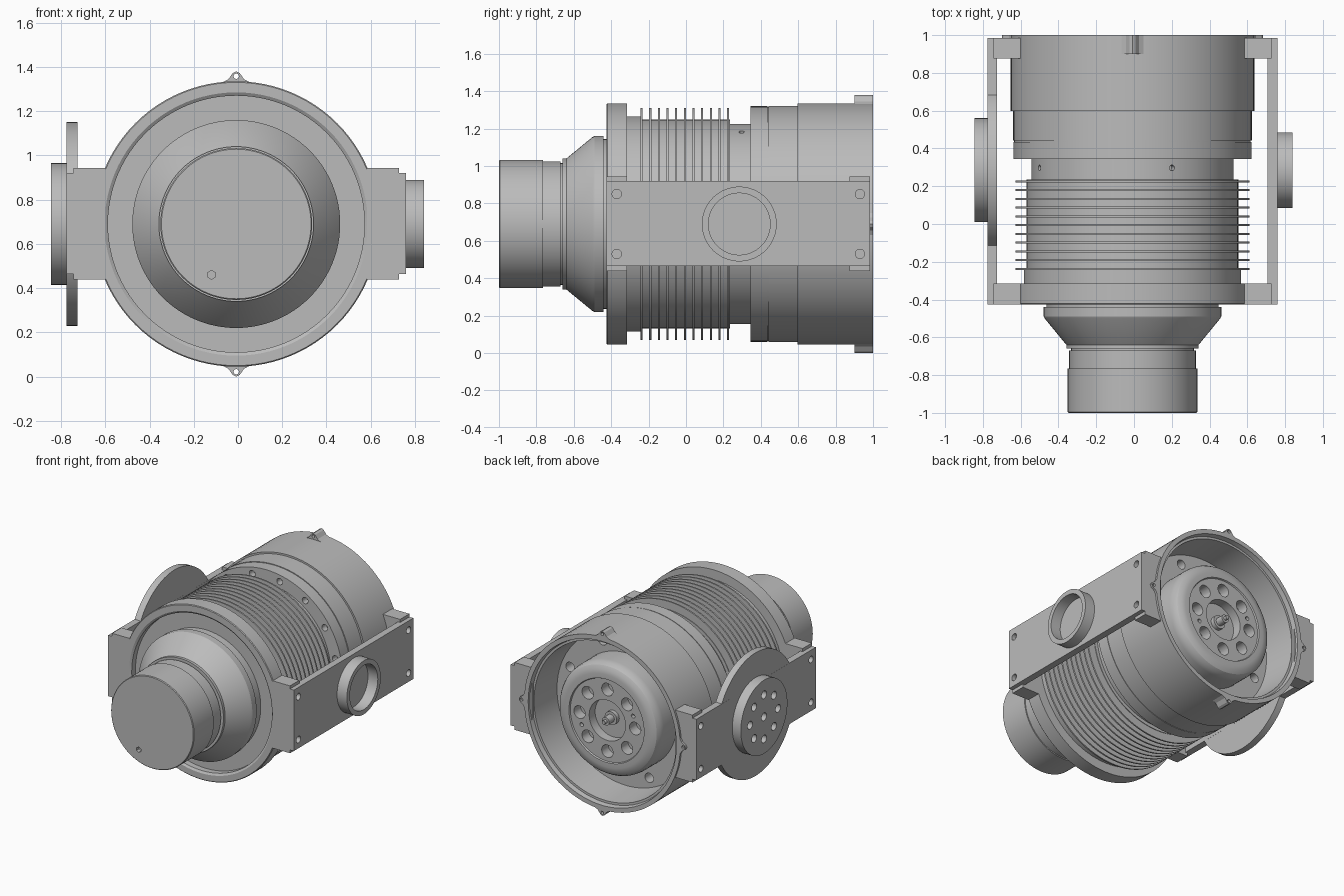
import bpy, bmesh
from math import radians, sin, cos, tau
from mathutils import Vector, Matrix

cube = bpy.data.objects.get("Cube")
if cube:
    bpy.data.objects.remove(cube)

grey = bpy.data.materials.new("machined_grey")
grey.use_nodes = True
grey.diffuse_color = (0.5, 0.5, 0.5, 1)
grey.node_tree.nodes["Principled BSDF"].inputs["Base Color"].default_value = (0.5, 0.5, 0.5, 1)

CX, CZ = -0.008, 0.69          # main axis
HUB_Y = 0.285                  # side fittings centre
X, Y, Z = Vector((1, 0, 0)), Vector((0, 1, 0)), Vector((0, 0, 1))
AXIS = Vector((CX, 0, CZ))
SIDE = Vector((CX, HUB_Y, CZ))


def finish(name, bm):
    bmesh.ops.recalc_face_normals(bm, faces=bm.faces)
    mesh = bpy.data.meshes.new(name)
    bm.to_mesh(mesh)
    bm.free()
    mesh.materials.append(grey)
    obj = bpy.data.objects.new(name, mesh)
    bpy.context.collection.objects.link(obj)
    return obj


def lathe(name, profile, axis=Y, origin=AXIS, steps=96):
    """Turn (distance along axis, radius) points around the axis."""
    bm = bmesh.new()
    verts = [bm.verts.new(origin + axis * t + Z * r) for t, r in profile]
    edges = [bm.edges.new(pair) for pair in zip(verts, verts[1:])]
    bmesh.ops.spin(bm, geom=verts + edges, cent=origin, axis=axis,
                   angle=tau, steps=steps, use_duplicate=False)
    bmesh.ops.remove_doubles(bm, verts=bm.verts, dist=0.0002)
    return finish(name, bm)


def box(name, low, high):
    low, high = Vector(low), Vector(high)
    bm = bmesh.new()
    size = high - low
    matrix = Matrix.Translation((low + high) / 2) @ Matrix.Diagonal((*size, 1))
    bmesh.ops.create_cube(bm, size=1, matrix=matrix)
    return finish(name, bm)


def drill(obj, spots, axis, radius, depth, segments=24):
    """Cut round holes, depth on each side of every spot."""
    bm = bmesh.new()
    for i, spot in enumerate(spots):
        direction = axis[i] if isinstance(axis, list) else axis
        matrix = Matrix.Translation(spot) @ direction.to_track_quat('Z', 'Y').to_matrix().to_4x4()
        bmesh.ops.create_cone(bm, cap_ends=True, segments=segments, radius1=radius,
                              radius2=radius, depth=depth * 2, matrix=matrix)
    cutter = finish("cutter", bm)
    cutter.hide_render = True
    mod = obj.modifiers.new("holes", 'BOOLEAN')
    mod.operation = 'DIFFERENCE'
    mod.solver = 'EXACT'
    mod.object = cutter
    bpy.context.view_layer.objects.active = obj
    bpy.ops.object.modifier_apply(modifier=mod.name)
    bpy.data.objects.remove(cutter)


def around(y, radius, count, start=0.0):
    """Evenly spaced spots around the main axis."""
    angles = [radians(start) + tau * i / count for i in range(count)]
    return [AXIS + Vector((sin(a) * radius, y, cos(a) * radius)) for a in angles]


# Front barrel with flared collar
barrel = lathe("front_barrel", [
    (-1, 0), (-1, 0.338), (-0.995, 0.343), (-0.765, 0.343), (-0.765, 0.335),
    (-0.67, 0.335), (-0.67, 0.325), (-0.66, 0.325), (-0.66, 0.35), (-0.64, 0.35),
    (-0.5, 0.465), (-0.49, 0.47), (-0.44, 0.47), (-0.44, 0.455), (-0.34, 0.455), (-0.34, 0)])
drill(barrel, [Vector((-0.12, -1, 0.46))], Y, 0.02, 0.03, 6)

# Front flange with shallow recess
lathe("front_flange", [
    (-0.37, 0), (-0.37, 0.58), (-0.415, 0.58), (-0.425, 0.595), (-0.425, 0.64),
    (-0.42, 0.645), (-0.315, 0.645), (-0.315, 0.575), (-0.24, 0.575), (-0.24, 0)])

# Finned cooling drum and neck
fins = [(-0.3, 0), (-0.3, 0.56)]
for i in range(11):
    y = -0.243 + 0.0463 * i
    fins += [(y, 0.56), (y, 0.62), (y + 0.011, 0.62), (y + 0.011, 0.56)]
lathe("cooling_fins", fins + [(0.235, 0.56), (0.235, 0)])
neck = lathe("neck", [(0.22, 0), (0.22, 0.535), (0.36, 0.535), (0.36, 0)])
radial = around(0.297, 0.535, 4, 23)
drill(neck, radial, [(p - AXIS - Y * 0.297).normalized() for p in radial], 0.015, 0.04)

# Hollow rear housing
housing = lathe("rear_housing", [
    (0.345, 0), (0.345, 0.63), (0.435, 0.63), (0.435, 0.626), (0.442, 0.626),
    (0.442, 0.632), (0.597, 0.632), (0.597, 0.645), (1, 0.645), (1, 0.612),
    (0.965, 0.605), (0.965, 0.588), (0.72, 0.57), (0.72, 0)])
drill(housing, around(0.345, 0.582, 16, 11), Y, 0.024, 0.05)
drill(housing, around(0.72, 0.5, 8, 22.5), Y, 0.035, 0.08)

# Lugs around the rear rim
lug_outline = [(-0.09, 0.625), (-0.035, 0.655), (-0.016, 0.682), (0, 0.69),
               (0.016, 0.682), (0.035, 0.655), (0.09, 0.625)]
for side, name in enumerate(("top", "left", "bottom", "right")):
    turn = Matrix.Rotation(side * tau / 4, 3, 'Y')
    bm = bmesh.new()
    face = bm.faces.new([bm.verts.new(AXIS + turn @ Vector((u, 0.9, v))) for u, v in lug_outline])
    out = bmesh.ops.extrude_face_region(bm, geom=[face])["geom"]
    bmesh.ops.translate(bm, vec=Y * 0.1, verts=[g for g in out if isinstance(g, bmesh.types.BMVert)])
    lug = finish(name + "_lug", bm)
    drill(lug, [AXIS + turn @ Vector((0, 0.95, 0.668))], Y, 0.012, 0.1, 16)

# Rotor inside the housing
rotor = lathe("rotor", [
    (0.7, 0), (0.7, 0.42), (0.87, 0.42), (0.905, 0.415), (0.93, 0.4), (0.945, 0.375),
    (0.95, 0.345), (0.95, 0.31), (0.94, 0.305), (0.94, 0.15), (0.87, 0.15), (0.87, 0)])
drill(rotor, around(0.94, 0.23, 8), Y, 0.047, 0.08)
drill(rotor, around(0.94, 0.23, 2, 112.5), Y, 0.015, 0.03, 16)
lathe("rotor_shaft", [(0.85, 0), (0.85, 0.05), (0.9, 0.05), (0.9, 0.03), (0.96, 0.03),
                      (0.96, 0.014), (0.985, 0.014), (0.985, 0)], steps=32)

# Side plates on four mounting blocks each
for sign, name in ((-1, "right"), (1, "left")):
    def across(a, b):
        return sorted((CX + sign * a, CX + sign * b))
    x0, x1 = across(0.592, 0.735)
    for place, y0, y1 in (("front", -0.425, -0.315), ("rear", 0.875, 0.985)):
        block = box(f"{name}_{place}_block", (x0, y0, 0.44), (x1, y1, 0.943))
    x0, x1 = across(0.716, 0.767)
    plate = box(name + "_side_plate", (x0, -0.425, 0.465), (x1, 0.985, 0.92))
    corners = [Vector((CX + sign * 0.767, y, CZ + dz)) for y in (-0.37, 0.93) for dz in (-0.16, 0.16)]
    drill(plate, corners, X, 0.025, 0.045)

# Left round socket
lathe("left_socket", [(0.76, 0.2), (0.848, 0.2), (0.848, 0.165), (0.76, 0.165), (0.76, 0.2)],
      X, SIDE, 64)

# Right disc and drilled boss
lathe("right_disc", [(-0.7665, 0), (-0.7665, 0.46), (-0.7165, 0.46), (-0.7165, 0)], X, SIDE)
boss = lathe("right_boss", [(-0.837, 0), (-0.837, 0.275), (-0.76, 0.275), (-0.76, 0)], X, SIDE, 64)
spots = [SIDE + Vector((-0.837, 0.165 * sin(i * tau / 8), 0.165 * cos(i * tau / 8))) for i in range(8)]
drill(boss, spots + [SIDE - X * 0.837], X, 0.029, 0.05)

# Smooth the turned surfaces, keep machined edges sharp
bpy.ops.object.select_all(action='DESELECT')
for obj in bpy.context.collection.objects:
    if obj.type == 'MESH' and grey.name in obj.data.materials:
        obj.select_set(True)
        bpy.context.view_layer.objects.active = obj
bpy.ops.object.shade_smooth_by_angle(angle=radians(25))
